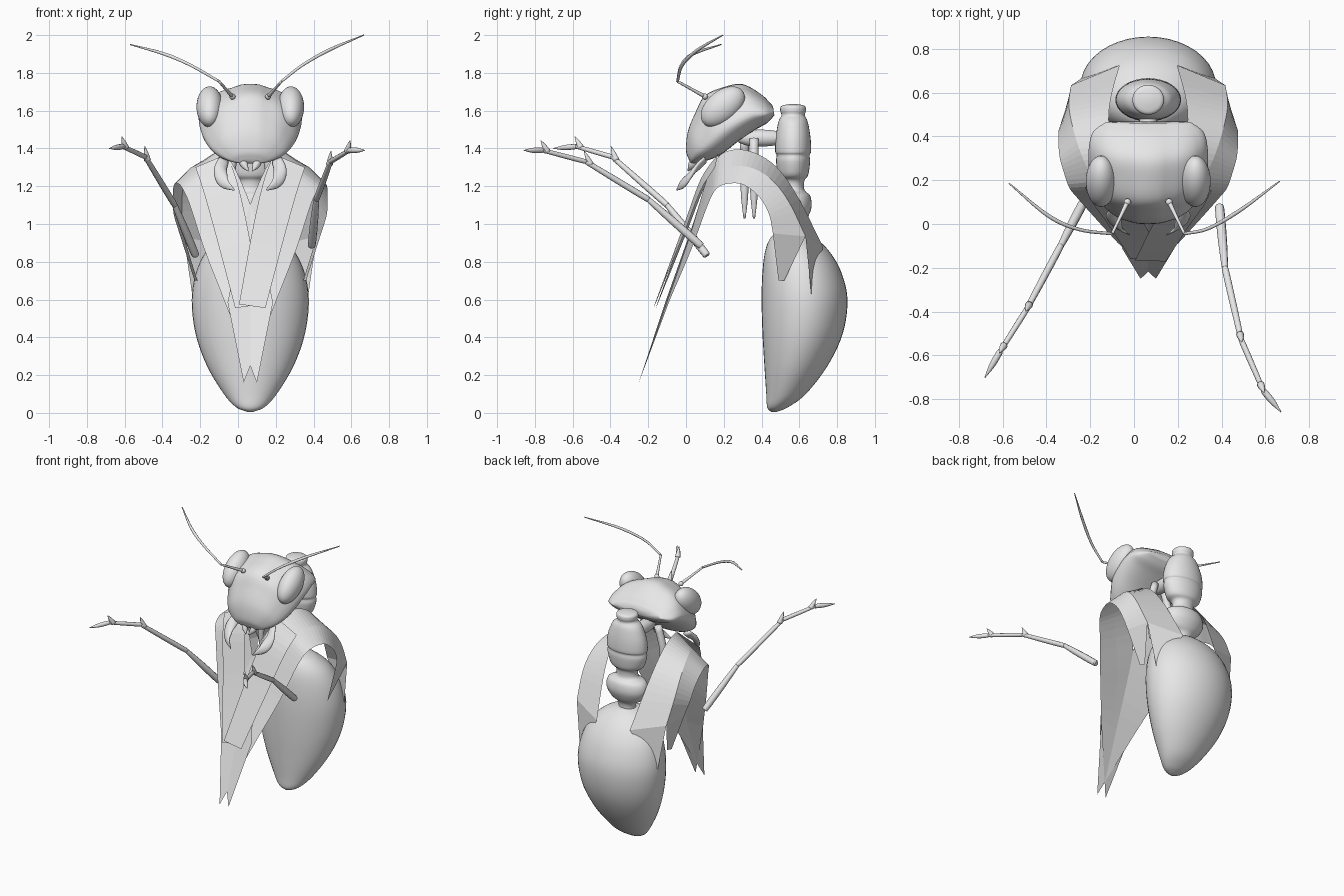
import bpy, bmesh, math
from mathutils import Vector, Matrix

cube = bpy.data.objects.get("Cube")
if cube:
    bpy.data.objects.remove(cube)

CX = 0.065  # body midline
shell = bpy.data.materials.new("pale grey shell")
shell.use_nodes = True
shell.diffuse_color = (0.8, 0.8, 0.8, 1)
shell.node_tree.nodes["Principled BSDF"].inputs["Base Color"].default_value = (0.8, 0.8, 0.8, 1)


def finish(name, bm, smooth=True):
    bmesh.ops.recalc_face_normals(bm, faces=bm.faces)
    mesh = bpy.data.meshes.new(name)
    bm.to_mesh(mesh)
    bm.free()
    for p in mesh.polygons:
        p.use_smooth = smooth
    mesh.materials.append(shell)
    ob = bpy.data.objects.new(name, mesh)
    bpy.context.collection.objects.link(ob)


def loft(name, rings):
    bm = bmesh.new()
    loops = [[bm.verts.new(p) for p in ring] for ring in rings]
    n = len(loops[0])
    for a, b in zip(loops, loops[1:]):
        for i in range(n):
            j = (i + 1) % n
            bm.faces.new((a[i], a[j], b[j], b[i]))
    bm.faces.new(loops[0])
    bm.faces.new(loops[-1])
    finish(name, bm)


def angles(n):
    return [2 * math.pi * i / n for i in range(n)]


def spline(points, steps=5):
    # Catmull-Rom through tuples of any length
    pts = [Vector(p) for p in points]
    pts = [2 * pts[0] - pts[1]] + pts + [2 * pts[-1] - pts[-2]]
    out = []
    for a, b, c, d in zip(pts, pts[1:], pts[2:], pts[3:]):
        for k in range(steps):
            t = k / steps
            out.append(0.5 * (2 * b + (c - a) * t + (2 * a - 5 * b + 4 * c - d) * t ** 2
                              + (3 * b - a - 3 * c + d) * t ** 3))
    return out + [pts[-2]]


def tube(name, path, radii, flat=1.0, steps=4):
    rows = spline([(*p, r) for p, r in zip(path, radii)], steps)
    pts = [Vector(r[:3]) for r in rows]
    rings = []
    for i, p in enumerate(pts):
        d = (pts[min(i + 1, len(pts) - 1)] - pts[max(i - 1, 0)]).normalized()
        u = d.cross(Vector((0, 1, 0.3))).normalized()
        v = d.cross(u)
        r = max(rows[i][3], 0.001)
        rings.append([p + u * r * math.cos(a) + v * r * flat * math.sin(a) for a in angles(10)])
    loft(name, rings)


def ball(name, centre, scale, tilt=0):
    bm = bmesh.new()
    m = Matrix.Translation(centre) @ Matrix.Rotation(tilt, 4, "X") @ Matrix.Diagonal((*scale, 1))
    bmesh.ops.create_uvsphere(bm, u_segments=32, v_segments=20, radius=1, matrix=m)
    finish(name, bm)


# Abdomen: z, front y, back y, half width
abdomen = spline([(0.005, 0.45, 0.48, 0.015), (0.03, 0.43, 0.54, 0.075), (0.1, 0.425, 0.635, 0.14),
                  (0.25, 0.415, 0.75, 0.23), (0.42, 0.405, 0.83, 0.29), (0.6, 0.4, 0.855, 0.31),
                  (0.75, 0.405, 0.82, 0.285), (0.86, 0.42, 0.755, 0.23), (0.93, 0.45, 0.68, 0.15),
                  (0.96, 0.5, 0.63, 0.07)])
loft("abdomen", [[(CX + w * math.cos(a), (f + b) / 2 + (b - f) / 2 * math.sin(a), z)
                  for a in angles(40)] for z, f, b, w in abdomen])

# Thorax: z, half width, half depth
thorax = spline([(0.92, 0.06, 0.045), (0.99, 0.065, 0.05), (1.03, 0.12, 0.075), (1.09, 0.15, 0.098),
                 (1.15, 0.135, 0.09), (1.18, 0.08, 0.06), (1.23, 0.08, 0.06), (1.26, 0.12, 0.08),
                 (1.33, 0.143, 0.09), (1.365, 0.14, 0.087), (1.385, 0.148, 0.095), (1.46, 0.138, 0.092),
                 (1.54, 0.105, 0.078), (1.575, 0.07, 0.062), (1.6, 0.072, 0.068), (1.625, 0.066, 0.062),
                 (1.635, 0.02, 0.02)], 4)
loft("thorax", [[(CX + w * math.cos(a), 0.567 + d * math.sin(a), z) for a in angles(32)]
                for z, w, d in thorax])
tube("neck", [(CX, 0.28, 1.46), (CX, 0.34, 1.455), (CX, 0.44, 1.455), (CX, 0.52, 1.455)],
     [0.03, 0.045, 0.045, 0.03])

# Head: upper (y, z), lower (y, z), half width, from crown to mouth
head = spline([(0.46, 1.625, 0.468, 1.575, 0.2), (0.4, 1.685, 0.43, 1.535, 0.26),
               (0.3, 1.74, 0.37, 1.5, 0.28), (0.2, 1.725, 0.28, 1.44, 0.28),
               (0.1, 1.68, 0.21, 1.385, 0.265), (0.05, 1.59, 0.15, 1.35, 0.235),
               (0.01, 1.49, 0.09, 1.33, 0.19), (0.0, 1.39, 0.05, 1.32, 0.12),
               (0.015, 1.34, 0.03, 1.32, 0.06)])


def head_ring(ty, tz, by, bz, w):
    ring = []
    for a in angles(48):
        c, s = math.cos(a), math.sin(a)
        t = 0.5 + 0.5 * math.copysign(abs(s) ** 0.75, s)
        # face narrows between the eyes and jaws flare behind it
        x = w * math.copysign(abs(c) ** 0.7, c) * (1 - 0.32 * max(0, t - 0.3) / 0.7)
        # central ridge down the face
        if s > 0:
            t *= 0.94 + 0.06 * math.exp(-(x / 0.075) ** 4)
        ring.append((CX + x, by + (ty - by) * t, bz + (tz - bz) * t))
    return ring


loft("head", [head_ring(*s) for s in head])

for side, label in ((1, "left"), (-1, "right")):
    def at(dx, y, z):
        return (CX + side * dx, y, z)

    ball(label + "_eye", at(0.215, 0.195, 1.62), (0.07, 0.135, 0.085), math.radians(40))
    ball(label + "_antenna_socket", at(0.095, 0.1, 1.675), (0.016, 0.016, 0.016))
    # Mouthparts
    tube(label + "_mandible", [at(0.14, 0.1, 1.34), at(0.158, 0.04, 1.28), at(0.14, -0.01, 1.22),
                               at(0.085, -0.05, 1.18)], [0.03, 0.035, 0.03, 0.004], 0.4)
    tube(label + "_palp", [at(0.04, 0.05, 1.34), at(0.03, 0.03, 1.31), at(0.01, 0.01, 1.28)],
         [0.025, 0.02, 0.002])
    # Hanging spike under the neck
    y = 0.335 + side * 0.025
    tube(label + "_spike", [at(0.06, y, 1.45), at(0.1, y, 1.3), at(0.1, y, 1.15), at(0.1, y, 1.03)],
         [0.025, 0.024, 0.02, 0.006])

    # Draped wing: rows of inner, bowed middle and outer edge points
    inner = spline([(0.13, 0.725, 0.88), (0.165, 0.6, 1.13), (0.18, 0.5, 1.28), (0.175, 0.4, 1.36),
                    (0.16, 0.285, 1.395), (0.125, 0.18, 1.365), (0.06, 0.115, 1.25),
                    (-0.03, 0.04, 1.01), (-0.12, -0.11, 0.585)], 4)
    outer = spline([(0.375, 0.46, 0.95), (0.405, 0.44, 1.05), (0.41, 0.39, 1.14), (0.405, 0.31, 1.205),
                    (0.385, 0.235, 1.215), (0.36, 0.165, 1.19), (0.32, 0.115, 1.1),
                    (0.245, 0.03, 0.87), (0.14, -0.085, 0.6)], 4)
    bm = bmesh.new()
    rows = []
    for k, (a, b) in enumerate(zip(inner, outer)):
        mid = (a + b) / 2 + Vector((0.1, 0.04, 0.02)) * max(0, 1 - k / 18)
        rows.append([bm.verts.new(at(*p)) for p in (a, mid, b)])
    for r, q in zip(rows, rows[1:]):
        for i in (0, 1):
            bm.faces.new((r[i], r[i + 1], q[i + 1], q[i]))
    # forked rear end and pointed front end
    first, last = rows[0], rows[-1]
    bm.faces.new((first[0], first[1], bm.verts.new(at(0.305, 0.665, 0.61))))
    bm.faces.new((first[1], first[2], bm.verts.new(at(0.295, 0.49, 0.7)),
                  bm.verts.new(at(0.28, 0.52, 0.7))))
    bm.faces.new((*last, bm.verts.new(at(-0.035, -0.25, 0.16))))
    finish(label + "_wing", bm, False)

    # Square-ended panel lying over the front of the wing
    lift = 0.006 * side
    near = [(0.125, 0.175, 1.37), (0.075, 0.085, 1.24), (0.02, 0.0, 1.01), (-0.06, -0.16, 0.575)]
    far = [(0.29, 0.16, 1.3), (0.25, 0.085, 1.18), (0.185, -0.005, 0.95), (0.08, -0.165, 0.555)]
    bm = bmesh.new()
    rows = [[bm.verts.new(at(dx, y - lift, z)) for dx, y, z in pair]
            for pair in zip(spline(near, 4), spline(far, 4))]
    for r, q in zip(rows, rows[1:]):
        bm.faces.new((*r, *reversed(q)))
    finish(label + "_wing_panel", bm, False)

# Antennae: straight scape, then a curved whip
whips = {"right": [(-0.1, -0.045, 1.755), (-0.25, -0.025, 1.84), (-0.39, 0.037, 1.9),
                   (-0.57, 0.185, 1.95)],
         "left": [(0.23, -0.045, 1.755), (0.34, -0.02, 1.84), (0.48, 0.06, 1.92),
                  (0.665, 0.195, 2.0)]}
for label, whip in whips.items():
    base = Vector((-0.03 if label == "right" else 0.16, 0.1, 1.675))
    elbow = Vector(whip[0])
    tube(label + "_scape", [base, base.lerp(elbow, 0.5), elbow], [0.011, 0.008, 0.007])
    tube(label + "_antenna", whip, [0.007, 0.008, 0.009, 0.003], 1, 8)

# Raised forelegs with thorns at the joints
legs = {"right": [(-0.225, 0.11, 0.835), (-0.335, -0.1, 1.1), (-0.49, -0.39, 1.355),
                  (-0.61, -0.58, 1.41), (-0.68, -0.7, 1.4)],
        "left": [(0.39, 0.08, 0.885), (0.415, -0.2, 1.13), (0.49, -0.53, 1.33),
                 (0.59, -0.76, 1.39), (0.67, -0.857, 1.39)]}
for label, path in legs.items():
    ends = [Vector(p) for p in path]
    for k, (a, b) in enumerate(zip(ends, ends[1:])):
        r = (0.021, 0.016, 0.013, 0.014)[k]
        tip = (0.015, 0.013, 0.011, 0.003)[k]
        tube(f"{label}_foreleg_{k + 1}", [a, a.lerp(b, 0.04), a.lerp(b, 0.5), a.lerp(b, 0.97), b],
             [r * 0.7, r, r, tip, tip * 0.8])
    for k in (2, 3):
        d = (ends[k] - ends[k - 1]).normalized()
        base = ends[k] - d * 0.03
        end = ends[k] + d * 0.01 + Vector((0, 0, 0.05))
        tube(f"{label}_thorn_{k - 1}", [base, base.lerp(end, 0.5), end], [0.018, 0.012, 0.002])
